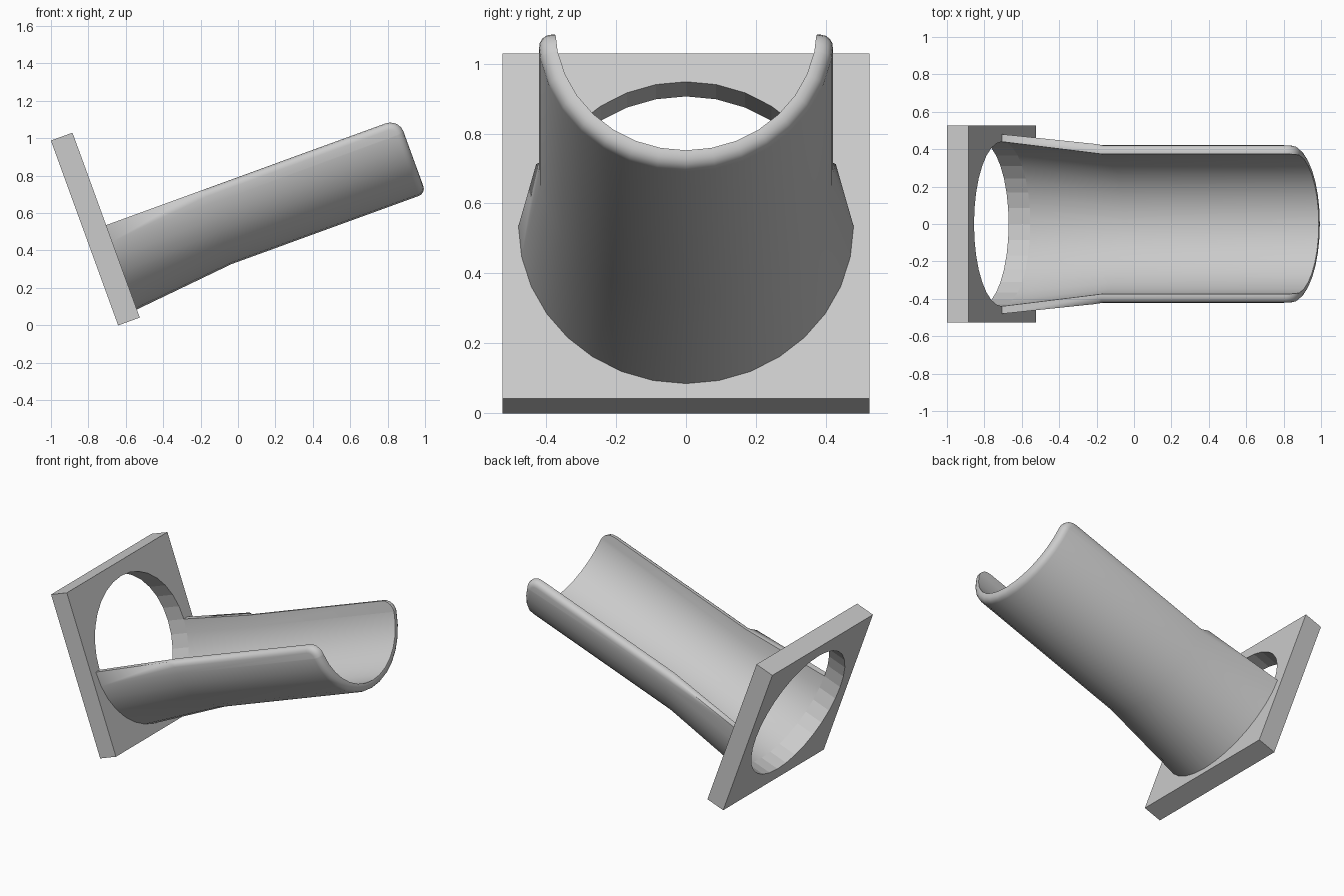
import bpy, bmesh
from math import sin, cos, pi, radians
from mathutils import Matrix

if "Cube" in bpy.data.objects:
    bpy.data.objects.remove(bpy.data.objects["Cube"], do_unlink=True)

# Shared tilted frame: local x runs along the trough, origin on the plate's inner face
FRAME = Matrix.Translation((-0.705, 0, 0.535)) @ Matrix.Rotation(radians(-20), 4, 'Y')
STEP = pi / 16

grey = bpy.data.materials.new("plain_grey")
grey.use_nodes = True
grey.diffuse_color = (0.6, 0.6, 0.6, 1)
grey.node_tree.nodes["Principled BSDF"].inputs["Base Color"].default_value = (0.6, 0.6, 0.6, 1)


def finish(bm, name, angle):
    bmesh.ops.recalc_face_normals(bm, faces=bm.faces[:])
    mesh = bpy.data.meshes.new(name)
    bm.to_mesh(mesh)
    bm.free()
    mesh.materials.append(grey)
    obj = bpy.data.objects.new(name, mesh)
    bpy.context.collection.objects.link(obj)
    obj.matrix_world = FRAME
    bpy.ops.object.select_all(action='DESELECT')
    obj.select_set(True)
    bpy.context.view_layer.objects.active = obj
    bpy.ops.object.shade_smooth_by_angle(angle=radians(angle))


def skin(bm, rings, closed):
    """Join consecutive rings of vertices with quads."""
    for a, b in zip(rings, rings[1:]):
        n = len(a)
        for i in range(n if closed else n - 1):
            j = (i + 1) % n
            bm.faces.new((a[i], a[j], b[j], b[i]))


# Square mounting plate with a round hole
HALF, THICK, HOLE = 0.526, 0.123, 0.44
bm = bmesh.new()
rings = []
for x, square in ((0, False), (0, True), (-THICK, True), (-THICK, False)):
    ring = []
    for i in range(32):
        c, s = cos(i * STEP), sin(i * STEP)
        r = HALF / max(abs(c), abs(s)) if square else HOLE
        ring.append(bm.verts.new((x, r * c, r * s)))
    rings.append(ring)
skin(bm, rings + rings[:1], True)
finish(bm, "mounting_plate", 5)

# Half-round trough: flared at the plate, then straight
LENGTH, KINK = 1.665, 0.56
bm = bmesh.new()
rings = []
for x, outer, inner in ((0, 0.48, 0.44), (KINK, 0.425, 0.375), (LENGTH, 0.425, 0.375)):
    arc = [(-cos(i * STEP), -sin(i * STEP)) for i in range(17)]
    ring = [bm.verts.new((x, outer * c, outer * s)) for c, s in arc]
    ring += [bm.verts.new((x, inner * c, inner * s)) for c, s in reversed(arc)]
    rings.append(ring)
skin(bm, rings, True)
for ring in (rings[0], rings[-1]):
    for i in range(16):
        bm.faces.new((ring[i], ring[i + 1], ring[32 - i], ring[33 - i]))
bmesh.ops.recalc_face_normals(bm, faces=bm.faces[:])

# Round the two free corners of the rim
tip = rings[-1]
corners = [bm.edges.get((tip[0], tip[33])), bm.edges.get((tip[16], tip[17]))]
bmesh.ops.bevel(bm, geom=corners, offset=0.075, offset_type='OFFSET', segments=5,
                profile=0.5, affect='EDGES', clamp_overlap=False)

# Round the outer edge of the rim along the straight part and the tip
bm.normal_update()
rim = []
for e in bm.edges:
    mid = (e.verts[0].co + e.verts[1].co) / 2
    if (min(v.co.x for v in e.verts) > KINK - 0.001 and mid.x > KINK + 0.01
            and min(v.co.yz.length for v in e.verts) > 0.415
            and e.calc_face_angle(0) > radians(60)):
        rim.append(e)
bmesh.ops.bevel(bm, geom=rim, offset=0.04, offset_type='OFFSET', segments=4,
                profile=0.5, affect='EDGES', clamp_overlap=False)
finish(bm, "half_round_trough", 30)
